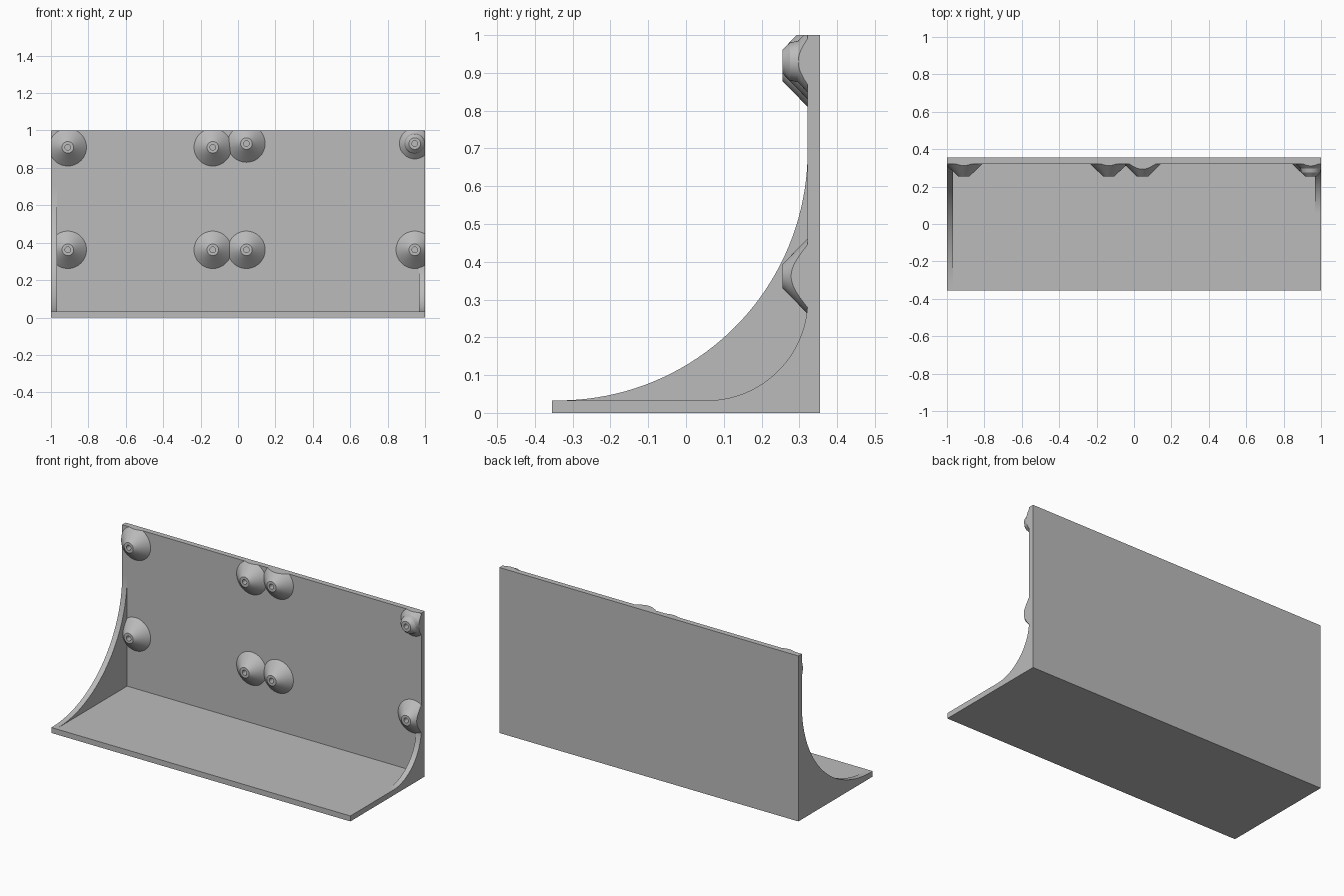
import bpy, bmesh, math
from mathutils import Vector

cube = bpy.data.objects.get("Cube")
if cube:
    bpy.data.objects.remove(cube, do_unlink=True)

FRONT, BACK, WALL, FLOOR = -0.355, 0.355, 0.322, 0.033

grey = bpy.data.materials.new("plain grey")
grey.use_nodes = True
grey.diffuse_color = (0.5, 0.5, 0.5, 1)
grey.node_tree.nodes["Principled BSDF"].inputs["Base Color"].default_value = (0.5, 0.5, 0.5, 1)


def finish(bm, name):
    bmesh.ops.recalc_face_normals(bm, faces=bm.faces)
    mesh = bpy.data.meshes.new(name)
    bm.to_mesh(mesh)
    bm.free()
    mesh.materials.append(grey)
    obj = bpy.data.objects.new(name, mesh)
    bpy.context.collection.objects.link(obj)
    bpy.ops.object.select_all(action='DESELECT')
    obj.select_set(True)
    bpy.context.view_layer.objects.active = obj
    bpy.ops.object.shade_smooth_by_angle(angle=math.radians(25))
    return obj


def extrude_profile(name, points, x0, x1):
    """Extrude a closed (y, z) outline along x."""
    bm = bmesh.new()
    face = bm.faces.new([bm.verts.new((x0, y, z)) for y, z in points])
    new = bmesh.ops.extrude_face_region(bm, geom=[face])["geom"]
    bmesh.ops.translate(bm, vec=(x1 - x0, 0, 0),
                        verts=[v for v in new if isinstance(v, bmesh.types.BMVert)])
    return finish(bm, name)


def gusset(name, radius, x0, x1, steps=40):
    """Side web with a concave quarter-round edge."""
    cy, cz = WALL - radius, FLOOR + radius
    arc = [(cy + radius * math.sin(a), cz - radius * math.cos(a))
           for a in (math.pi / 2 * i / steps for i in range(steps + 1))]
    extrude_profile(name, [(WALL, FLOOR)] + arc, x0, x1)


def boss(name, x, z, profile, extra_planes=(), segments=64):
    """Turn a (radius, y) profile about the y axis and trim it to the panel."""
    bm = bmesh.new()
    rings = [[bm.verts.new((x + r * math.cos(a), y, z + r * math.sin(a)))
              for a in (math.tau * i / segments for i in range(segments))]
             for r, y in profile]
    for low, high in zip(rings, rings[1:]):
        for i in range(segments):
            j = (i + 1) % segments
            bm.faces.new((low[i], low[j], high[j], high[i]))
    bm.faces.new(rings[0])
    bm.faces.new(rings[-1])
    bmesh.ops.recalc_face_normals(bm, faces=bm.faces)
    planes = [((1, 0, 0), (1, 0, 0)), ((-1, 0, 0), (-1, 0, 0)), ((0, 0, 1), (0, 0, 1))]
    for co, normal in planes + list(extra_planes):
        cut = bmesh.ops.bisect_plane(bm, geom=bm.verts[:] + bm.edges[:] + bm.faces[:],
                                     plane_co=co, plane_no=normal, clear_outer=True)
        edges = [e for e in cut["geom_cut"] if isinstance(e, bmesh.types.BMEdge)]
        if edges:
            bmesh.ops.holes_fill(bm, edges=edges, sides=0)
    # Drop the hidden face lying on the wall
    hidden = [f for f in bm.faces if all(abs(v.co.y - WALL) < 1e-5 for v in f.verts)]
    bmesh.ops.delete(bm, geom=hidden, context='FACES')
    return finish(bm, name)


# Floor and back wall in one L section
extrude_profile("floor_and_back_wall",
                [(FRONT, 0), (BACK, 0), (BACK, 1), (WALL, 1), (WALL, FLOOR), (FRONT, FLOOR)],
                -1, 1)

# Large and small side gussets
gusset("right_gusset", 0.66, -1, -0.967)
gusset("left_gusset", 0.267, 0.967, 1)

# Conical mounting bosses with blind screw holes
TIP = [(0.031, 0.255), (0.015, 0.255), (0.015, 0.30)]
CONE = [(0.1, WALL)] + TIP
STEPPED = [(0.082, WALL), (0.055, 0.297), (0.05, 0.275)] + TIP

for row, z_a, z_b in (("upper", 0.91, 0.93), ("lower", 0.362, 0.362)):
    boss(row + "_right_boss", -0.91, z_a, CONE)
    # The middle pair meets on the plane halfway between the two axes
    a, b = Vector((-0.135, 0, z_a)), Vector((0.045, 0, z_b))
    mid, across = (a + b) / 2, (b - a).normalized()
    boss(row + "_middle_right_boss", a.x, a.z, CONE, [(mid, across)])
    boss(row + "_middle_left_boss", b.x, b.z, CONE, [(mid, -across)])
    boss(row + "_left_boss", 0.945, z_b, STEPPED if row == "upper" else CONE)
